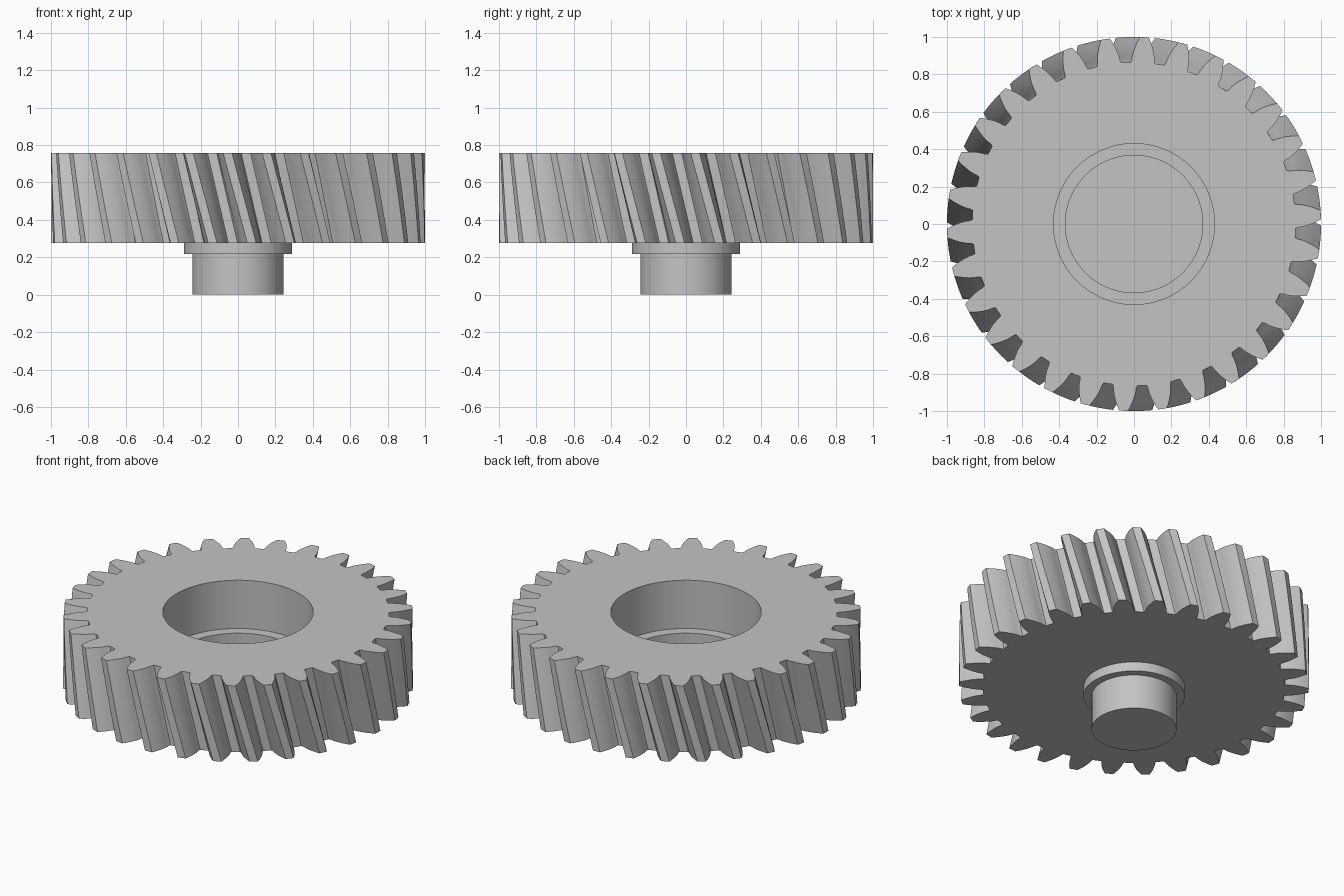
import bpy, bmesh
from math import sin, cos, tan, acos, radians, pi, tau, sqrt

cube = bpy.data.objects.get("Cube")
if cube:
    bpy.data.objects.remove(cube, do_unlink=True)

TEETH = 30
TIP, PITCH, BASE, ROOT = 1.0, 0.94, 0.879, 0.865
GEAR_BOTTOM, GEAR_TOP = 0.277, 0.757
TWIST = radians(-7.4)          # helix turn from bottom to top
TOP_PHASE = radians(2.8)       # direction of a tooth on the top face
FLANK = [ROOT, BASE, 0.9, 0.925, 0.95, 0.975, TIP]
COUNT = TEETH * len(FLANK) * 2

steel = bpy.data.materials.new("grey_steel")
steel.use_nodes = True
grey = (0.55, 0.55, 0.55, 1)
steel.diffuse_color = grey
steel.node_tree.nodes["Principled BSDF"].inputs["Base Color"].default_value = grey


def involute(r):
    a = acos(min(1, BASE / r))
    return tan(a) - a


def half_angle(r):
    """Half the angular tooth thickness at radius r."""
    a = pi / (2 * TEETH) + involute(PITCH) - involute(max(r, BASE))
    return a + (0.007 if r < BASE else 0)


def circle(r, z, n=COUNT):
    start = TOP_PHASE - pi / TEETH
    return [(r * cos(start + tau * i / n), r * sin(start + tau * i / n), z) for i in range(n)]


def tooth_outline(z):
    turn = TOP_PHASE - TWIST * (GEAR_TOP - z) / (GEAR_TOP - GEAR_BOTTOM)
    points = []
    for t in range(TEETH):
        mid = turn + tau * t / TEETH
        sides = [(r, mid - half_angle(r)) for r in FLANK]
        sides += [(r, mid + half_angle(r)) for r in reversed(FLANK)]
        points += [(r * cos(a), r * sin(a), z) for r, a in sides]
    return points


def loft(name, rings, cap_start=False, cap_end=False):
    """Skin a stack of equal-length closed rings."""
    bm = bmesh.new()
    loops = [[bm.verts.new(p) for p in ring] for ring in rings]
    for low, high in zip(loops, loops[1:]):
        n = len(low)
        for i in range(n):
            j = (i + 1) % n
            bm.faces.new((low[i], low[j], high[j], high[i]))
    if cap_start:
        bm.faces.new(loops[0][::-1])
    if cap_end:
        bm.faces.new(loops[-1])
    mesh = bpy.data.meshes.new(name)
    bm.to_mesh(mesh)
    bm.free()
    mesh.materials.append(steel)
    obj = bpy.data.objects.new(name, mesh)
    bpy.context.collection.objects.link(obj)
    bpy.ops.object.select_all(action='DESELECT')
    obj.select_set(True)
    bpy.context.view_layer.objects.active = obj
    bpy.ops.object.shade_smooth_by_angle(angle=radians(25))
    return obj


# Helical gear: underside, twisted teeth, top face and stepped bore
LAYERS = 8
teeth = [tooth_outline(GEAR_BOTTOM + (GEAR_TOP - GEAR_BOTTOM) * k / LAYERS)
         for k in range(LAYERS + 1)]
underside = [circle(0.28, GEAR_BOTTOM)]
bore = [circle(r, z) for r, z in ((0.43, GEAR_TOP), (0.43, 0.452), (0.367, 0.452), (0.367, 0.34))]
loft("helical_gear", underside + teeth + bore, cap_start=True, cap_end=True)

# Collar under the gear
loft("collar", [circle(r, z, 96) for r, z in ((0.24, 0.218), (0.29, 0.218), (0.29, GEAR_BOTTOM))])

# Stub shaft below the collar
loft("stub_shaft", [circle(0.243, z, 96) for z in (0, 0.218)], cap_start=True)
